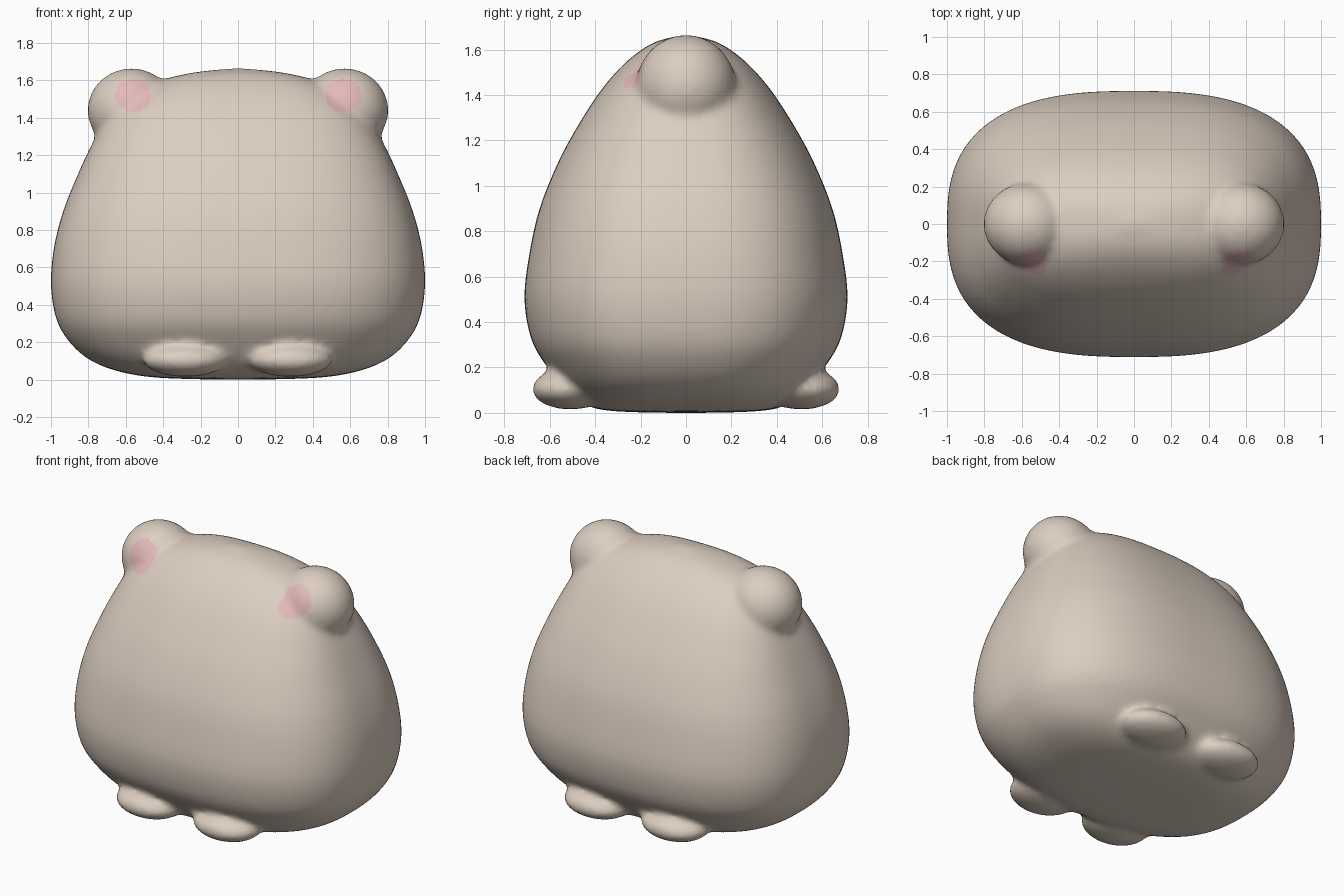
import bpy, bmesh, math
from mathutils import Vector, Matrix

if "Cube" in bpy.data.objects:
    bpy.data.objects.remove(bpy.data.objects["Cube"])

# body profile: (height, half width, half depth)
PROFILE = [(0.0, 0.0, 0.0), (0.003, 0.25, 0.22), (0.015, 0.48, 0.38), (0.05, 0.66, 0.47),
           (0.11, 0.80, 0.54), (0.20, 0.90, 0.61), (0.32, 0.97, 0.68), (0.50, 1.0, 0.712),
           (0.70, 0.985, 0.69), (0.90, 0.935, 0.645), (1.10, 0.855, 0.565), (1.25, 0.785, 0.485),
           (1.40, 0.70, 0.39), (1.51, 0.59, 0.30), (1.59, 0.44, 0.21), (1.64, 0.25, 0.12),
           (1.667, 0.0, 0.0)]
SQUARENESS = 2.65
SEGMENTS = 96


def smooth_profile(pts, steps=4):
    """Catmull-Rom subdivision of the profile."""
    p = [Vector(q) for q in pts]
    out = []
    for i in range(len(p) - 1):
        a, b, c, d = p[max(i - 1, 0)], p[i], p[i + 1], p[min(i + 2, len(p) - 1)]
        for s in range(steps):
            t = s / steps
            out.append(0.5 * (2 * b + (c - a) * t + (2 * a - 5 * b + 4 * c - d) * t * t
                              + (3 * b - a - 3 * c + d) * t ** 3))
    return out[1:]


def add_body(bm):
    """Loft rounded-square rings, closed by a pole at each end."""
    rings = []
    for z, rx, ry in smooth_profile(PROFILE):
        ring = []
        for k in range(SEGMENTS):
            a = 2 * math.pi * k / SEGMENTS
            c, s = math.cos(a), math.sin(a)
            r = (abs(c) ** SQUARENESS + abs(s) ** SQUARENESS) ** (-1 / SQUARENESS)
            ring.append(bm.verts.new((rx * r * c, ry * r * s, z)))
        rings.append(ring)
    for lo, hi in zip(rings, rings[1:]):
        for k in range(SEGMENTS):
            n = (k + 1) % SEGMENTS
            bm.faces.new((lo[k], lo[n], hi[n], hi[k]))
    bottom = bm.verts.new((0, 0, PROFILE[0][0]))
    top = bm.verts.new((0, 0, PROFILE[-1][0]))
    for k in range(SEGMENTS):
        n = (k + 1) % SEGMENTS
        bm.faces.new((rings[0][n], rings[0][k], bottom))
        bm.faces.new((rings[-1][k], rings[-1][n], top))


def add_ellipsoid(bm, centre, radii):
    m = Matrix.Translation(centre) @ Matrix.Diagonal((*radii, 1))
    bmesh.ops.create_uvsphere(bm, u_segments=40, v_segments=24, radius=1, matrix=m)


bm = bmesh.new()
add_body(bm)
for side in (-1, 1):
    # ears
    add_ellipsoid(bm, (side * 0.57, 0, 1.44), (0.235, 0.22, 0.225))
    # front and back feet
    for end in (-1, 1):
        add_ellipsoid(bm, (side * 0.28, end * 0.51, 0.105), (0.225, 0.17, 0.09))
mesh = bpy.data.meshes.new("plush_body")
bm.to_mesh(mesh)
bm.free()
body = bpy.data.objects.new("plush_body", mesh)
bpy.context.collection.objects.link(body)

# fuse the parts into one soft skin
remesh = body.modifiers.new("fuse", 'REMESH')
remesh.mode = 'VOXEL'
remesh.voxel_size = 0.02
soften = body.modifiers.new("soften", 'SMOOTH')
soften.factor = 0.5
soften.iterations = 10
bpy.context.view_layer.objects.active = body
body.select_set(True)
for name in ("fuse", "soften"):
    bpy.ops.object.modifier_apply(modifier=name)

# rest on the ground
mesh = body.data
low = min(v.co.z for v in mesh.vertices)
mesh.transform(Matrix.Translation((0, 0, -low)))

# colours: tan skin, pink patches on the front of the ears
for name, colour in (("tan", (0.72, 0.62, 0.53, 1)), ("pink", (0.78, 0.49, 0.49, 1))):
    mat = bpy.data.materials.new(name)
    mat.diffuse_color = colour
    mat.use_nodes = True
    mat.node_tree.nodes["Principled BSDF"].inputs["Base Color"].default_value = mat.diffuse_color
    mesh.materials.append(mat)
for f in mesh.polygons:
    c = f.center
    patch = ((abs(c.x) - 0.56) / 0.098) ** 2 + ((c.z - 1.52) / 0.09) ** 2
    f.material_index = 1 if c.y < 0 and patch < 1 else 0
    f.use_smooth = True
